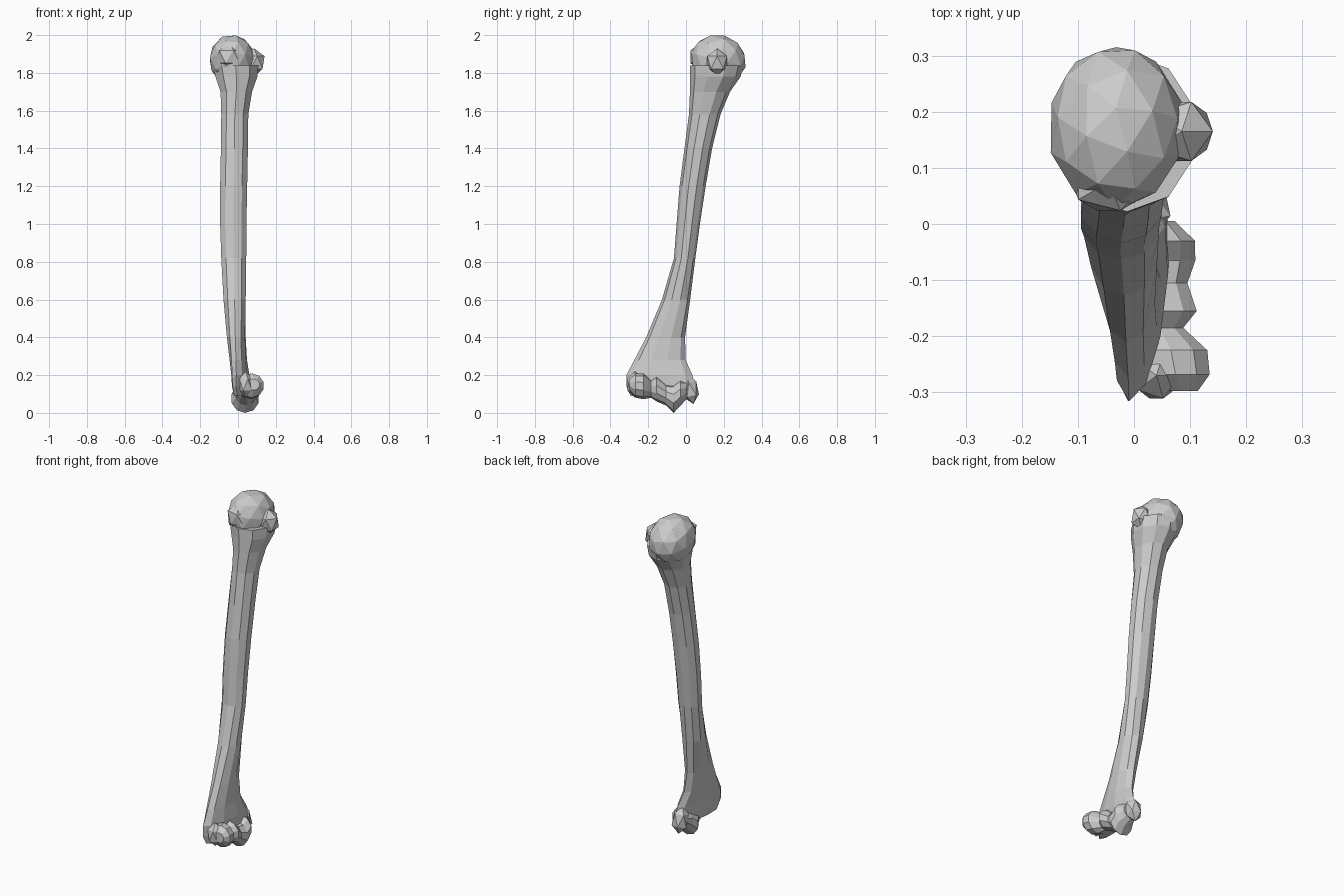
import bpy, bmesh, math, random
from mathutils import Vector, Matrix

if "Cube" in bpy.data.objects:
    bpy.data.objects.remove(bpy.data.objects["Cube"])

random.seed(4)


def loft(name, rings, sides):
    """Skin rings given as (centre, axis_u, axis_v) into a closed flat-shaded solid."""
    bm = bmesh.new()
    loops = []
    for c, u, v in rings:
        loops.append([bm.verts.new(c + u * math.cos(a) + v * math.sin(a))
                      for a in (2 * math.pi * (i + 0.5) / sides for i in range(sides))])
    for lo, hi in zip(loops, loops[1:]):
        for i in range(sides):
            j = (i + 1) % sides
            bm.faces.new((lo[i], lo[j], hi[j], hi[i]))
    bm.faces.new(loops[0][::-1])
    bm.faces.new(loops[-1])
    return finish(name, bm)


def blob(name, centre, radii, rot=0, detail=2, jitter=0.0):
    """Faceted ellipsoid, slightly irregular."""
    bm = bmesh.new()
    bmesh.ops.create_icosphere(bm, subdivisions=detail, radius=1)
    for v in bm.verts:
        v.co *= 1 + random.uniform(-jitter, jitter)
    bmesh.ops.transform(bm, verts=bm.verts, matrix=Matrix.Translation(centre)
                        @ Matrix.Rotation(math.radians(rot), 4, 'X')
                        @ Matrix.Diagonal((*radii, 1)))
    return finish(name, bm)


def finish(name, bm):
    bmesh.ops.recalc_face_normals(bm, faces=bm.faces)
    mesh = bpy.data.meshes.new(name)
    bm.to_mesh(mesh)
    bm.free()
    ob = bpy.data.objects.new(name, mesh)
    bpy.context.collection.objects.link(ob)
    return ob


# Shaft: z, x min, x max, y min, y max, twist of the section in degrees
shaft = [
    (0.09, -0.015, 0.055, -0.29, 0.030, -8),
    (0.14, -0.025, 0.055, -0.312, 0.045, -8),
    (0.20, -0.030, 0.055, -0.312, 0.030, -7),
    (0.28, -0.042, 0.045, -0.270, -0.005, -5),
    (0.40, -0.058, 0.040, -0.208, -0.008, -3),
    (0.60, -0.078, 0.042, -0.125, 0.020, 0),
    (0.82, -0.090, 0.045, -0.062, 0.048, 0),
    (1.00, -0.096, 0.046, -0.048, 0.072, 0),
    (1.20, -0.096, 0.050, -0.032, 0.102, 0),
    (1.40, -0.092, 0.054, -0.006, 0.136, 0),
    (1.58, -0.090, 0.056, 0.018, 0.180, 0),
    (1.70, -0.094, 0.076, 0.024, 0.230, 0),
    (1.78, -0.122, 0.105, 0.026, 0.285, 0),
    (1.84, -0.135, 0.110, 0.026, 0.300, 0),
]
rings = []
for z, x0, x1, y0, y1, twist in shaft:
    r = Matrix.Rotation(math.radians(twist), 3, 'Z')
    rings.append((Vector(((x0 + x1) / 2, (y0 + y1) / 2, z)),
                  r @ Vector(((x1 - x0) / 2 * 1.03, 0, 0)),
                  r @ Vector((0, (y1 - y0) / 2 * 1.03, 0))))
loft("shaft", rings, 10)

# Ball head and the bumps beside it
blob("ball_head", (-0.032, 0.172, 1.868), (0.122, 0.150, 0.134), -15, jitter=0.015)
blob("greater_tubercle", (0.085, 0.165, 1.855), (0.062, 0.062, 0.075), 0, 1)
blob("lesser_tubercle", (-0.045, 0.075, 1.885), (0.075, 0.060, 0.075), 0, 1)

# Elbow joint surface, a grooved spool along y: y, centre x, centre z, radius
spool = [
    (-0.298, 0.085, 0.150, 0.030),
    (-0.268, 0.074, 0.145, 0.064),
    (-0.225, 0.066, 0.140, 0.068),
    (-0.185, 0.045, 0.125, 0.045),
    (-0.155, 0.050, 0.125, 0.065),
    (-0.105, 0.042, 0.095, 0.056),
    (-0.065, 0.038, 0.075, 0.075),
    (-0.030, 0.044, 0.105, 0.068),
    (0.005, 0.030, 0.120, 0.045),
]
loft("elbow_spool", [(Vector((x, y, z)), Vector((r, 0, 0)), Vector((0, 0, r)))
                     for y, x, z, r in spool], 10)

# Bony corners on both sides of the elbow
blob("inner_epicondyle", (0.022, 0.022, 0.125), (0.048, 0.047, 0.080), 12, 1)
blob("outer_epicondyle", (0.040, -0.270, 0.150), (0.045, 0.048, 0.070), 0, 1)
